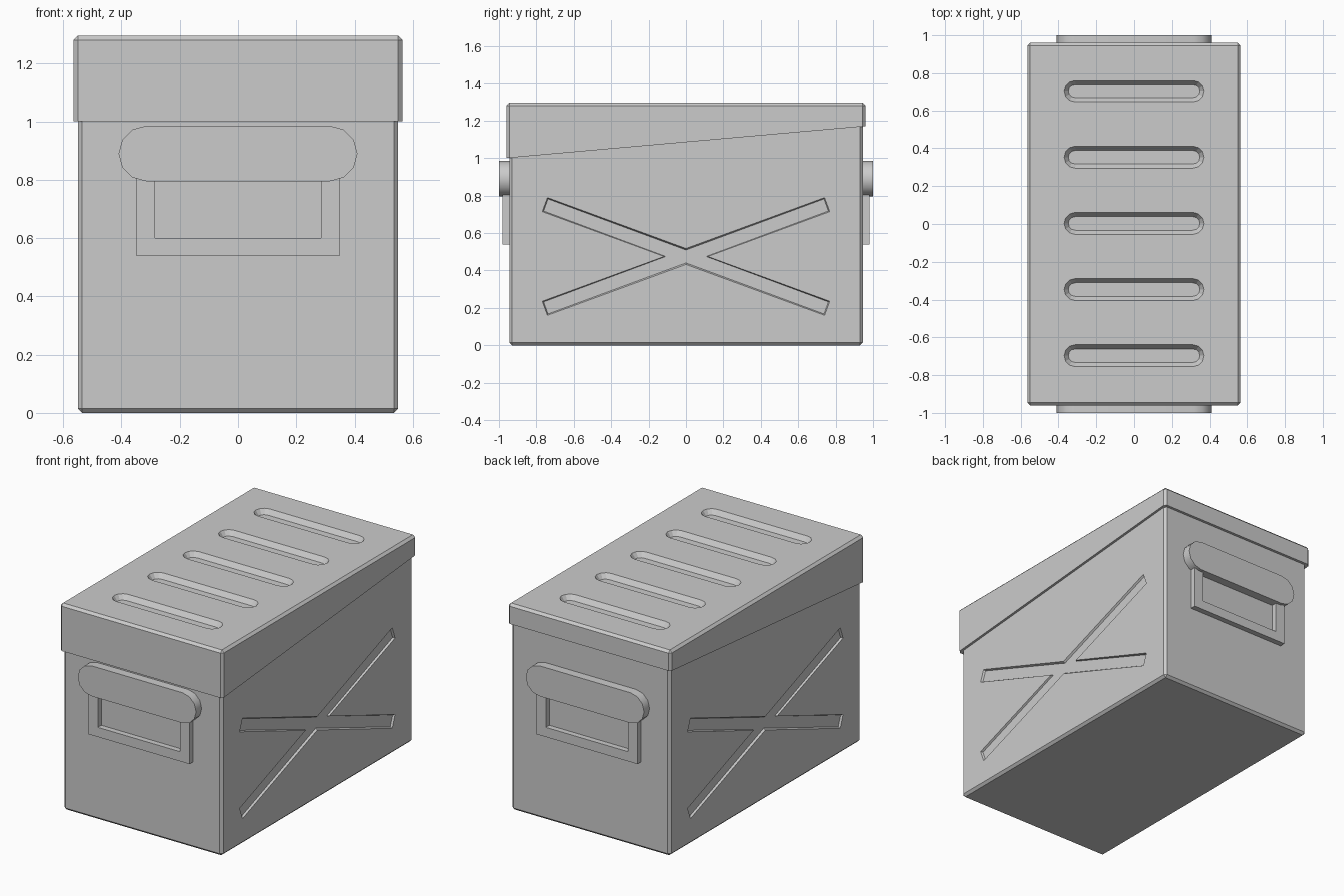
import bpy, bmesh, math
from mathutils import Vector

cube = bpy.data.objects.get("Cube")
if cube:
    bpy.data.objects.remove(cube, do_unlink=True)

metal = bpy.data.materials.new("grey_metal")
metal.use_nodes = True
colour = (0.6, 0.6, 0.6, 1)
metal.diffuse_color = colour
metal.node_tree.nodes["Principled BSDF"].inputs["Base Color"].default_value = colour


def prism(name, outline, place, start, end, bevel=None, width=0.015, taper=None):
    """Extrude a 2D outline from start to end; place(u, v, w) gives the 3D point."""
    bm = bmesh.new()
    near = [bm.verts.new(place(u, v, start)) for u, v in outline]
    far = [bm.verts.new(place(u, v, end)) for u, v in outline]
    bm.faces.new(near)
    cap = bm.faces.new(far[::-1])
    n = len(outline)
    for i in range(n):
        j = (i + 1) % n
        bm.faces.new((near[i], far[i], far[j], near[j]))
    bmesh.ops.recalc_face_normals(bm, faces=bm.faces)
    if bevel:
        edges = [e for e in bm.edges if bevel(e)]
        bmesh.ops.bevel(bm, geom=edges, offset=width, segments=1, affect='EDGES')
    if taper:
        bmesh.ops.inset_individual(bm, faces=[cap], thickness=taper[0], depth=taper[1])
    mesh = bpy.data.meshes.new(name)
    bm.to_mesh(mesh)
    bm.free()
    mesh.materials.append(metal)
    obj = bpy.data.objects.new(name, mesh)
    bpy.context.collection.objects.link(obj)
    return obj


def stadium(half, r, cy, steps=6):
    """Bar outline with rounded ends."""
    pts = []
    for side in (1, -1):
        for i in range(steps + 1):
            a = math.pi * (i / steps - 0.5)
            pts.append((side * (half - r + r * math.cos(a)), cy + side * r * math.sin(a)))
    return pts


def carve(target, cutter):
    mod = target.modifiers.new(cutter.name, 'BOOLEAN')
    mod.operation = 'DIFFERENCE'
    mod.solver = 'EXACT'
    mod.object = cutter
    cutter.hide_render = True
    cutter.hide_set(True)
    cutters.append(cutter)


def bake(target):
    """Apply the cuts to the mesh."""
    bpy.context.view_layer.update()
    graph = bpy.context.evaluated_depsgraph_get()
    mesh = bpy.data.meshes.new_from_object(target.evaluated_get(graph))
    target.modifiers.clear()
    target.data = mesh


cutters = []


def sideways(u, v, w):
    return Vector((w, u, v))


def upright(u, v, w):
    return Vector((u, v, w))


def is_upright(e):
    a, b = e.verts
    return abs(a.co.z - b.co.z) > 0.1 and abs(a.co.y - b.co.y) < 0.01


# Body, with its sloping rim hidden inside the lid
body = prism("body", [(-0.945, 0), (0.945, 0), (0.945, 1.19), (-0.945, 1.02)],
             sideways, -0.55, 0.55,
             lambda e: is_upright(e) or all(v.co.z < 0.01 for v in e.verts))

# Lid, deeper at the front
lid = prism("lid", [(-0.96, 1.0), (0.96, 1.17), (0.96, 1.295), (-0.96, 1.295)],
            sideways, -0.565, 0.565,
            lambda e: is_upright(e) or all(v.co.z > 1.29 for v in e.verts))

# Crossed grooves pressed into both sides
centre, half_width, reach, angle = 0.475, 0.04, 0.804, math.radians(20.15)
ca, sa = math.cos(angle), math.sin(angle)
cross = []
for su, sv in ((1, 1), (-1, 1), (-1, -1), (1, -1)):
    lower = (su * (reach * ca + half_width * sa), centre + sv * (reach * sa - half_width * ca))
    upper = (su * (reach * ca - half_width * sa), centre + sv * (reach * sa + half_width * ca))
    if su == sv:
        cross += [lower, upper, (0, centre + half_width / ca) if sv > 0 else (0, centre - half_width / ca)]
    else:
        cross += [upper, lower, (su * half_width / sa, centre)]
# each notch lies between two neighbouring arms
cross[5] = (-half_width / sa, centre)
cross[8] = (0, centre - half_width / ca)
cross[11] = (half_width / sa, centre)
for side in (1, -1):
    carve(body, prism("side_groove_cutter", cross, sideways, side * 0.6, side * 0.55,
                      taper=(0.008, 0.012)))
bake(body)

# Five slots pressed into the lid
for i in range(-2, 3):
    carve(lid, prism("lid_slot_cutter", stadium(0.37, 0.058, 0.35 * i + 0.003), upright,
                     1.35, 1.295, taper=(0.022, 0.03)))
bake(lid)
for c in cutters:
    bpy.data.objects.remove(c, do_unlink=True)

# Handles: rounded grip above a U-shaped frame, front and back
frame = [(-0.35, 0.54), (0.35, 0.54), (0.35, 0.83), (0.285, 0.83),
         (0.285, 0.6), (-0.285, 0.6), (-0.285, 0.83), (-0.35, 0.83)]
for label, side in (("front", -1), ("back", 1)):
    def outward(u, v, w, s=side):
        return Vector((u, s * w, v))
    prism(label + "_handle_frame", frame, outward, 0.94, 0.98)
    grip = prism(label + "_handle_grip", stadium(0.41, 0.095, 0.89), outward, 0.94, 1.0)
    bpy.ops.object.select_all(action='DESELECT')
    grip.select_set(True)
    bpy.context.view_layer.objects.active = grip
    bpy.ops.object.shade_smooth_by_angle(angle=math.radians(40))
